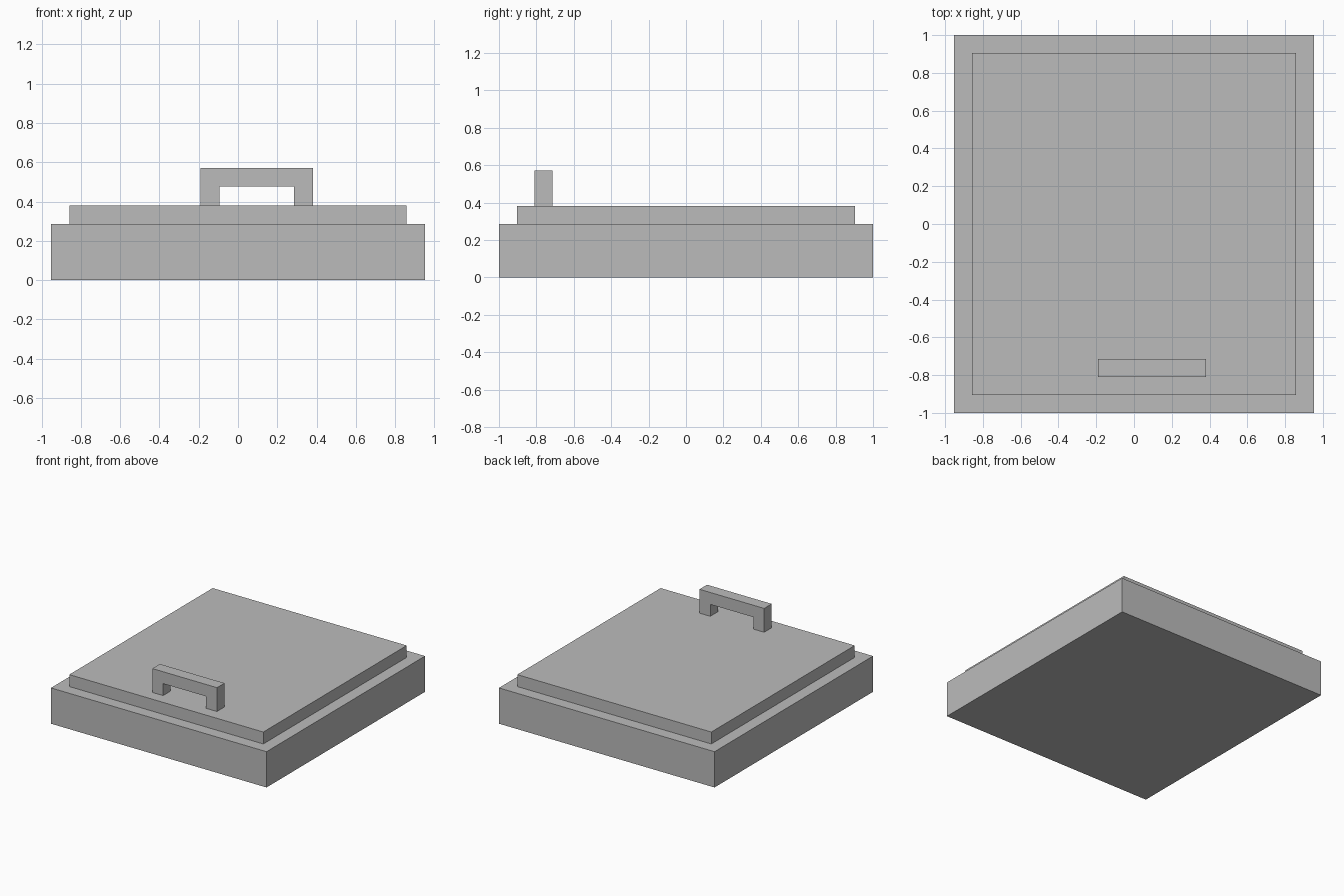
import bpy
import bmesh

if "Cube" in bpy.data.objects:
    bpy.data.objects.remove(bpy.data.objects["Cube"], do_unlink=True)

UNIT = 2 / 21  # modelling module: every size is a multiple of it

grey = bpy.data.materials.new("plain grey")
grey.use_nodes = True
colour = (0.5, 0.5, 0.5, 1)
grey.diffuse_color = colour
grey.node_tree.nodes["Principled BSDF"].inputs["Base Color"].default_value = colour


def extrude_profile(name, points, direction):
    """Flat-sided solid: a polygon pushed along a direction, in modules."""
    bm = bmesh.new()
    face = bm.faces.new([bm.verts.new([c * UNIT for c in p]) for p in points])
    result = bmesh.ops.extrude_face_region(bm, geom=[face], use_keep_orig=True)
    moved = [v for v in result["geom"] if isinstance(v, bmesh.types.BMVert)]
    bmesh.ops.translate(bm, verts=moved, vec=[c * UNIT for c in direction])
    bmesh.ops.recalc_face_normals(bm, faces=bm.faces)
    mesh = bpy.data.meshes.new(name)
    bm.to_mesh(mesh)
    bm.free()
    mesh.materials.append(grey)
    obj = bpy.data.objects.new(name, mesh)
    bpy.context.collection.objects.link(obj)
    return obj


def slab(name, half_x, half_y, bottom, top):
    corners = [(x * half_x, y * half_y, bottom)
               for x, y in ((-1, -1), (1, -1), (1, 1), (-1, 1))]
    return extrude_profile(name, corners, (0, 0, top - bottom))


# Base frame and the raised hatch lid
slab("base", 10, 10.5, 0, 3)
slab("lid", 9, 9.5, 3, 4)

# Bracket handle, off-centre near the front edge
outline = [(-2, 4), (-2, 6), (4, 6), (4, 4), (3, 4), (3, 5), (-1, 5), (-1, 4)]
extrude_profile("handle", [(x, -8.5, z) for x, z in outline], (0, 1, 0))
